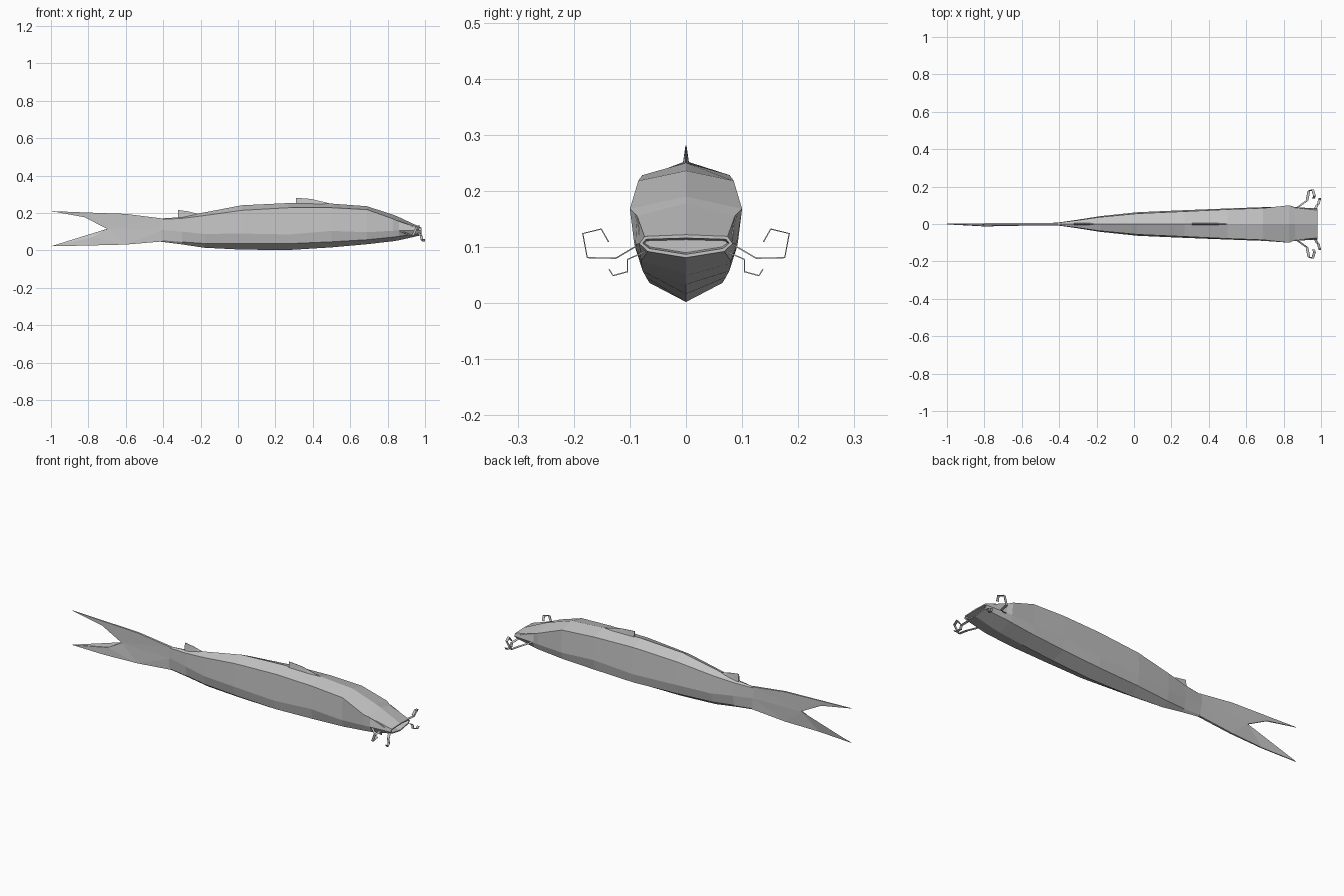
import bpy, bmesh

grey = bpy.data.materials.new("fish grey")
grey.diffuse_color = (0.55, 0.55, 0.55, 1)


def finish(name, bm):
    bmesh.ops.recalc_face_normals(bm, faces=bm.faces)
    me = bpy.data.meshes.new(name)
    bm.to_mesh(me)
    bm.free()
    me.materials.append(grey)
    ob = bpy.data.objects.new(name, me)
    bpy.context.collection.objects.link(ob)
    return ob


def plate(name, pts):
    """Thin fin from an outline of (x, z, half thickness, y offset)."""
    bm = bmesh.new()
    a = [bm.verts.new((x, o + t, z)) for x, z, t, o in pts]
    b = [bm.verts.new((x, o - t, z)) for x, z, t, o in pts]
    n = len(pts)
    bm.faces.new(a)
    bm.faces.new(b[::-1])
    for i in range(n):
        j = (i + 1) % n
        bm.faces.new((a[i], b[i], b[j], a[j]))
    bmesh.ops.triangulate(bm, faces=[f for f in bm.faces if len(f.verts) > 4])
    return finish(name, bm)


def barbel(name, pts, side, w=0.007, t=0.0012):
    """Bent ribbon whisker, wide along x and thin across."""
    bm = bmesh.new()
    rings = []
    for i, (x, y, z) in enumerate(pts):
        p, q = pts[max(i - 1, 0)], pts[min(i + 1, len(pts) - 1)]
        dy, dz = q[1] - p[1], q[2] - p[2]
        d = (dy * dy + dz * dz) ** 0.5
        ny, nz = -dz / d * t, dy / d * t
        rings.append([bm.verts.new((x + sx * w, side * (y + s * ny), z + s * nz))
                      for sx, s in ((-1, -1), (1, -1), (1, 1), (-1, 1))])
    for a, b in zip(rings, rings[1:]):
        for k in range(4):
            bm.faces.new((a[k], a[(k + 1) % 4], b[(k + 1) % 4], b[k]))
    bm.faces.new(rings[0])
    bm.faces.new(rings[-1])
    return finish(name, bm)


# Body sections: x, top z, shoulder (y, z), flank (y, z), belly edge (y, z), keel z
sections = [
    (-0.42, 0.170, 0.005, 0.165, 0.006, 0.110, 0.005, 0.055, 0.047),
    (-0.30, 0.178, 0.020, 0.171, 0.023, 0.100, 0.013, 0.045, 0.032),
    (-0.18, 0.203, 0.037, 0.186, 0.042, 0.088, 0.030, 0.037, 0.014),
    (0.02, 0.241, 0.056, 0.214, 0.063, 0.090, 0.050, 0.037, 0.004),
    (0.27, 0.253, 0.067, 0.228, 0.074, 0.085, 0.065, 0.036, 0.002),
    (0.50, 0.250, 0.078, 0.228, 0.083, 0.104, 0.071, 0.046, 0.016),
    (0.69, 0.236, 0.085, 0.218, 0.090, 0.097, 0.077, 0.057, 0.033),
    (0.83, 0.190, 0.100, 0.168, 0.092, 0.105, 0.080, 0.071, 0.049),
    (0.86, 0.178, 0.087, 0.155, 0.090, 0.105, 0.080, 0.075, 0.054),
    (0.98, 0.122, 0.074, 0.119, 0.083, 0.106, 0.068, 0.092, 0.081),
]
bm = bmesh.new()
rings = []
for x, zt, ye, ze, ym, zm, yl, zl, zb in sections:
    loop = [(0, zt), (ye, ze), (ym, zm), (yl, zl), (0, zb),
            (-yl, zl), (-ym, zm), (-ye, ze)]
    rings.append([bm.verts.new((x, y, z)) for y, z in loop])
for a, b in zip(rings, rings[1:]):
    for k in range(8):
        bm.faces.new((a[k], a[(k + 1) % 8], b[(k + 1) % 8], b[k]))
bm.faces.new(rings[0])
mouth = bm.faces.new(rings[-1])
bmesh.ops.recalc_face_normals(bm, faces=bm.faces)
# Mouth: lip rim, then a recess
bmesh.ops.inset_region(bm, faces=[mouth], thickness=0.006)
bmesh.ops.inset_region(bm, faces=[mouth], thickness=0.003, depth=-0.03)
finish("body", bm)

# Forked tail, one plate per lobe
plate("tail_upper_lobe", [
    (-0.40, 0.110, 0.007, 0), (-0.40, 0.170, 0.006, 0), (-0.60, 0.195, 0.005, 0),
    (-0.80, 0.202, 0.004, 0), (-1.00, 0.210, 0.002, 0), (-0.82, 0.177, 0.003, 0),
    (-0.70, 0.115, 0.004, 0)])
plate("tail_lower_lobe", [
    (-0.40, 0.110, 0.007, 0), (-0.70, 0.115, 0.004, 0), (-0.78, 0.070, 0.003, -0.008),
    (-1.00, 0.022, 0.002, 0), (-0.80, 0.026, 0.003, -0.010),
    (-0.60, 0.031, 0.005, -0.004), (-0.40, 0.048, 0.006, 0)])

# Back fins
plate("dorsal_fin", [
    (0.31, 0.245, 0.006, 0), (0.31, 0.281, 0.001, 0), (0.39, 0.275, 0.001, 0),
    (0.50, 0.249, 0.001, 0), (0.44, 0.245, 0.006, 0)])
plate("rear_back_fin", [
    (-0.32, 0.170, 0.006, 0), (-0.32, 0.216, 0.001, 0), (-0.27, 0.209, 0.001, 0),
    (-0.20, 0.192, 0.001, 0), (-0.22, 0.180, 0.006, 0)])

# Whiskers on both sides, and the ridge behind each eye
long_path = [(0.87, 0.086, 0.103), (0.925, 0.125, 0.080), (0.935, 0.176, 0.081),
             (0.955, 0.184, 0.124), (0.965, 0.151, 0.132), (0.960, 0.138, 0.109)]
short_path = [(0.965, 0.072, 0.092), (0.980, 0.104, 0.078), (0.984, 0.104, 0.056),
              (0.992, 0.130, 0.049), (0.993, 0.137, 0.060)]
for label, side in (("left", 1), ("right", -1)):
    barbel("long_whisker_" + label, long_path, side)
    barbel("short_whisker_" + label, short_path, side)
    barbel("eye_ridge_" + label,
           [(0.85, 0.090, 0.158), (0.90, 0.085, 0.140), (0.94, 0.083, 0.122)], side)
